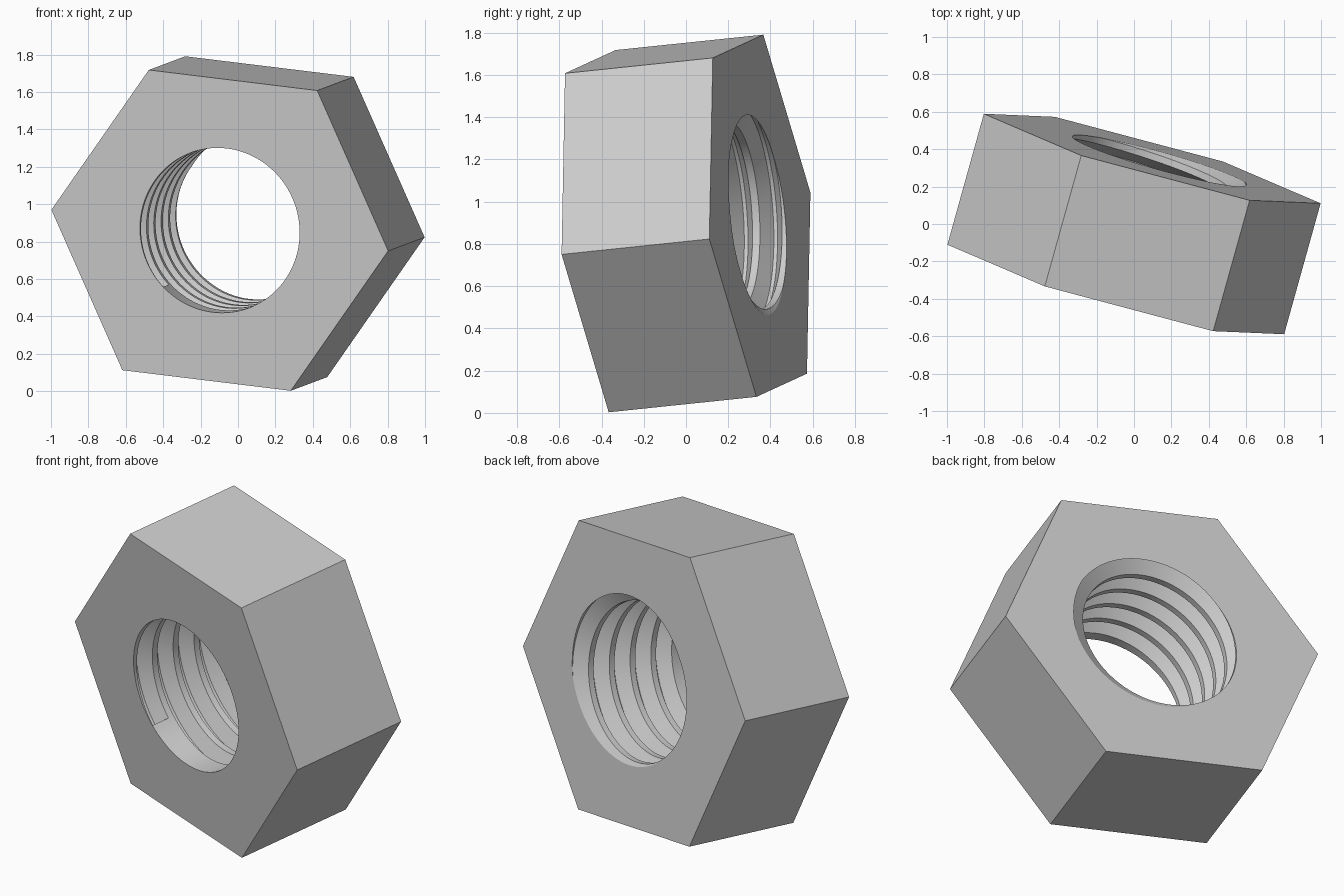
import bpy
import bmesh
import math
from mathutils import Matrix, Vector

if "Cube" in bpy.data.objects:
    bpy.data.objects.remove(bpy.data.objects["Cube"], do_unlink=True)

HEX_RADIUS = 0.938
HEIGHT = 0.73
PITCH = HEIGHT / 5
CREST_R, ROOT_R = 0.443, 0.522
ROOT_HALF = PITCH / 16            # flat at the bottom of the groove
GROOVE_HALF = PITCH * 3 / 8       # half width where the groove meets the bore
START_DEPTH = GROOVE_HALF + 0.003
START_ANGLE = 230
SEGMENTS = 144
TURNS = 5


def bore_radius(offset):
    """Radius of the threaded bore at an axial offset from a groove centre."""
    t = (GROOVE_HALF - abs(offset)) / (GROOVE_HALF - ROOT_HALF)
    return CREST_R + (ROOT_R - CREST_R) * max(0, min(1, t))


def column_profile(step):
    """Radius and depth pairs along the bore, from front rim to back rim."""
    rows = [(CREST_R, 0)]
    for turn in range(TURNS):
        centre = START_DEPTH + PITCH * (turn + step / SEGMENTS)
        for offset in (-GROOVE_HALF, -ROOT_HALF, ROOT_HALF, GROOVE_HALF):
            depth = min(HEIGHT, centre + offset)
            rows.append((bore_radius(depth - centre), depth))
    rows.append((bore_radius(HEIGHT - centre), HEIGHT))
    return rows


def polar(radius, degrees, depth):
    a = math.radians(degrees)
    return Vector((radius * math.cos(a), radius * math.sin(a), HEIGHT / 2 - depth))


# Nut: closed radial sections lofted round the axis, outer ends on hexagon corners
bm = bmesh.new()
columns = []
for step in range(SEGMENTS + 1):
    angle = START_ANGLE - 360 * step / SEGMENTS
    corner = 60 * math.floor(angle / 60 + 0.5)
    points = [polar(HEX_RADIUS, corner, 0)]
    points += [polar(r, angle, d) for r, d in column_profile(step)]
    points.append(polar(HEX_RADIUS, corner, HEIGHT))
    columns.append([bm.verts.new(p) for p in points])

for left, right in zip(columns, columns[1:]):
    for i in range(len(left)):
        k = (i + 1) % len(left)
        bm.faces.new((left[i], left[k], right[k], right[i]))

# End wall where the thread groove begins
bm.faces.new(columns[0][2:6])

bmesh.ops.remove_doubles(bm, verts=bm.verts, dist=0.00005)
bmesh.ops.dissolve_degenerate(bm, edges=bm.edges, dist=0.00005)
bmesh.ops.recalc_face_normals(bm, faces=bm.faces)

# Tilted pose: local z points out of the front face
depth_axis = Vector((0.195, 0.70, 0.073)).normalized()
side = Vector((0.9, -0.24, -0.11))
side = (side - depth_axis * side.dot(depth_axis)).normalized()
up = side.cross(depth_axis)
pose = Matrix((side, up, -depth_axis)).transposed().to_4x4()
bm.transform(Matrix.Translation((0, 0, 0.897)) @ pose)

mesh = bpy.data.meshes.new("hex_nut")
bm.to_mesh(mesh)
bm.free()
nut = bpy.data.objects.new("hex_nut", mesh)
bpy.context.collection.objects.link(nut)

# Plain grey metal
grey = bpy.data.materials.new("steel_grey")
grey.use_nodes = True
colour = (0.6, 0.6, 0.6, 1)
grey.diffuse_color = colour
grey.node_tree.nodes["Principled BSDF"].inputs["Base Color"].default_value = colour
mesh.materials.append(grey)

bpy.ops.object.select_all(action="DESELECT")
nut.select_set(True)
bpy.context.view_layer.objects.active = nut
bpy.ops.object.shade_smooth_by_angle(angle=math.radians(25))
